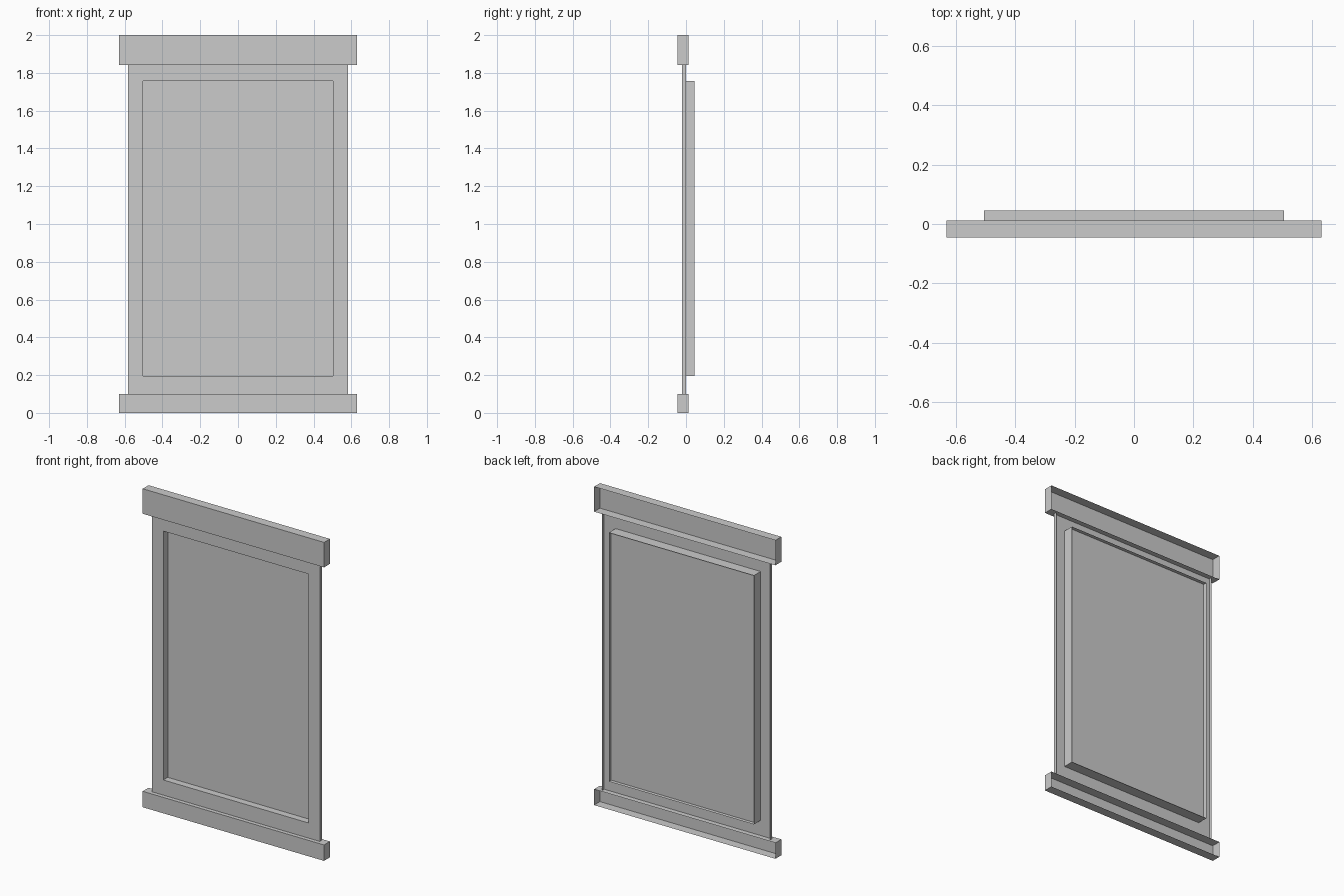
import bpy, bmesh
from mathutils import Matrix, Vector

if "Cube" in bpy.data.objects:
    bpy.data.objects.remove(bpy.data.objects["Cube"])


def shell(name, half_w, z0, z1, y0, y1, open_front=False, open_back=True):
    """Thin-walled box, open towards the front and/or the back."""
    bm = bmesh.new()
    size = Matrix.Diagonal((2 * half_w, y1 - y0, z1 - z0, 1))
    place = Matrix.Translation((0, (y0 + y1) / 2, (z0 + z1) / 2))
    bmesh.ops.create_cube(bm, size=1, matrix=place @ size)
    bm.normal_update()
    drop = [f for f in bm.faces if (open_front and f.normal.y < -0.9)
            or (open_back and f.normal.y > 0.9)]
    bmesh.ops.delete(bm, geom=drop, context='FACES_ONLY')
    return finish(name, bm)


def finish(name, bm):
    mesh = bpy.data.meshes.new(name)
    bm.to_mesh(mesh)
    bm.free()
    obj = bpy.data.objects.new(name, mesh)
    bpy.context.collection.objects.link(obj)
    return obj


# Depths from front to back
CAP_FRONT, FRAME_FRONT, FRAME_BACK = -0.046, -0.021, 0.0
CAP_BACK, PANE_Y, BOX_BACK = 0.012, 0.023, 0.046
# Opening in the frame
OPEN_W, OPEN_Z0, OPEN_Z1 = 0.504, 0.195, 1.758

# Head and sill boards, hollow at the back
shell("head_board", 0.63, 1.843, 2.0, CAP_FRONT, CAP_BACK)
shell("sill_board", 0.63, 0.0, 0.1, CAP_FRONT, CAP_BACK)

# Frame with a rectangular opening, folded back around the outside
frame = shell("frame", 0.583, 0.1, 1.843, FRAME_FRONT, FRAME_BACK)
bm = bmesh.new()
bm.from_mesh(frame.data)
bm.normal_update()
front = [f for f in bm.faces if f.normal.y < -0.9]
bmesh.ops.inset_region(bm, faces=front, thickness=0.05)
mid = (OPEN_Z0 + OPEN_Z1) / 2
for v in front[0].verts:
    v.co = Vector((OPEN_W if v.co.x > 0 else -OPEN_W, FRAME_FRONT,
                   OPEN_Z1 if v.co.z > mid else OPEN_Z0))
bmesh.ops.delete(bm, geom=front, context='FACES_ONLY')
bm.to_mesh(frame.data)
bm.free()

# Lining of the opening and the box behind it
shell("opening_lining", OPEN_W, OPEN_Z0, OPEN_Z1, FRAME_FRONT, FRAME_BACK, open_front=True)
shell("window_box", OPEN_W, OPEN_Z0, OPEN_Z1, FRAME_BACK, BOX_BACK, open_front=True)

# Pane set halfway into the box
bm = bmesh.new()
corners = [(-OPEN_W, OPEN_Z0), (OPEN_W, OPEN_Z0), (OPEN_W, OPEN_Z1), (-OPEN_W, OPEN_Z1)]
bm.faces.new([bm.verts.new((x, PANE_Y, z)) for x, z in corners])
finish("pane", bm)
